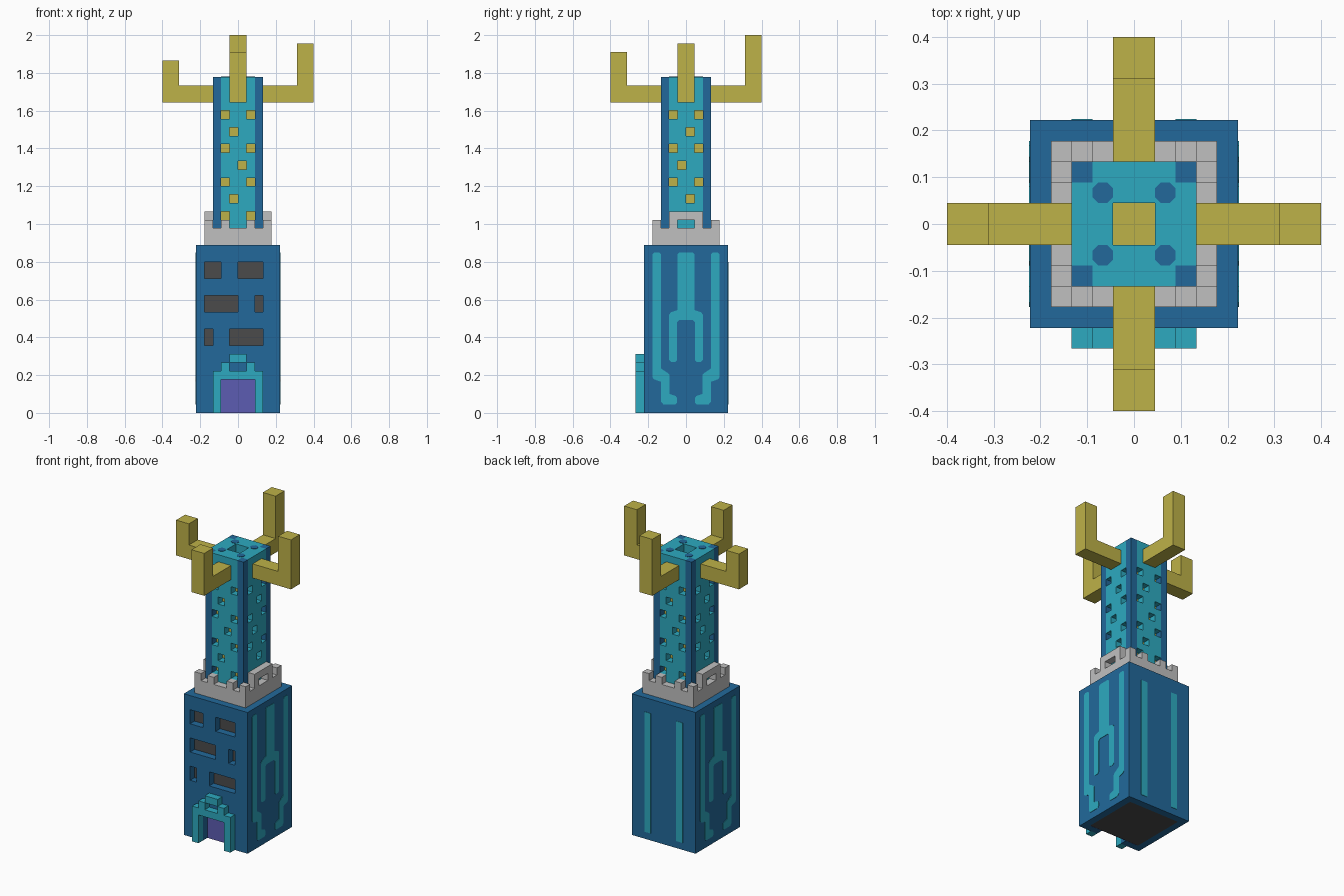
import bpy, bmesh, math
from mathutils import Matrix, Vector

if "Cube" in bpy.data.objects:
    bpy.data.objects.remove(bpy.data.objects["Cube"])

V = 2 / 45  # one block


def material(name, rgb):
    lin = [((c / 255 + 0.055) / 1.055) ** 2.4 for c in rgb] + [1]
    m = bpy.data.materials.new(name)
    m.use_nodes = True
    m.diffuse_color = lin
    m.node_tree.nodes["Principled BSDF"].inputs["Base Color"].default_value = lin
    return m


BLUE = material("deep blue", (34, 105, 155))
TEAL = material("teal", (45, 170, 192))
GOLD = material("gold", (190, 178, 72))
STONE = material("light stone", (192, 192, 192))
DARK = material("dark grey", (75, 75, 75))
PURPLE = material("purple", (92, 92, 178))


def finish(bm, name, mats, matrix=Matrix()):
    bm.transform(matrix)
    mesh = bpy.data.meshes.new(name)
    bm.to_mesh(mesh)
    bm.free()
    for m in mats:
        mesh.materials.append(m)
    ob = bpy.data.objects.new(name, mesh)
    bpy.context.collection.objects.link(ob)
    return ob


def boxes(name, mat, *spans):
    """Joined boxes, each (x0, x1, y0, y1, z0, z1) in blocks."""
    bm = bmesh.new()
    for x0, x1, y0, y1, z0, z1 in spans:
        mid = Vector((x0 + x1, y0 + y1, z0 + z1)) / 2
        size = Matrix.Diagonal((x1 - x0, y1 - y0, z1 - z0, 1))
        bmesh.ops.create_cube(bm, size=1, matrix=Matrix.Translation(mid) @ size)
    return finish(bm, name, [mat], Matrix.Scale(V, 4))


# Maps a drawing (across, up, outward) onto the front side; turned for the others
FRONT = Matrix(((1, 0, 0, 0), (0, 0, -1, 0), (0, 1, 0, 0), (0, 0, 0, 1)))


def side(quarter, distance):
    turn = Matrix.Rotation(quarter * math.pi / 2, 4, 'Z')
    return turn @ FRONT @ Matrix.Translation((0, 0, distance))


def pierced_wall(name, mats, u0, u1, v0, v1, depth, holes, matrix, back_rule=lambda v: 1):
    """Grid sheet whose cells outside the holes are raised by depth."""
    bm = bmesh.new()
    pts = {(u, v): bm.verts.new((u, v, 0)) for u in range(u0, u1 + 1) for v in range(v0, v1 + 1)}
    raised = []
    for u in range(u0, u1):
        for v in range(v0, v1):
            f = bm.faces.new([pts[u, v], pts[u + 1, v], pts[u + 1, v + 1], pts[u, v + 1]])
            if not any(a <= u < b and c <= v < d for a, b, c, d in holes):
                raised.append(f)
    out = bmesh.ops.extrude_face_region(bm, geom=raised)["geom"]
    bmesh.ops.translate(bm, vec=(0, 0, depth),
                        verts=[g for g in out if isinstance(g, bmesh.types.BMVert)])
    bmesh.ops.recalc_face_normals(bm, faces=bm.faces)
    for f in bm.faces:
        c = f.calc_center_median()
        f.material_index = 0 if c.z > 0.01 else back_rule(c.y)
    bmesh.ops.dissolve_limit(bm, angle_limit=0.01, verts=bm.verts, edges=bm.edges,
                             delimit={'MATERIAL'})
    return finish(bm, name, mats, Matrix.Scale(V, 4) @ matrix)


def plate(name, mat, outline, matrix, thick=0.002):
    """Thin painted shape from an outline in units."""
    bm = bmesh.new()
    face = bm.faces.new([bm.verts.new((x, y, 0)) for x, y in outline])
    out = bmesh.ops.extrude_face_region(bm, geom=[face], use_keep_orig=True)["geom"]
    bmesh.ops.translate(bm, vec=(0, 0, thick),
                        verts=[g for g in out if isinstance(g, bmesh.types.BMVert)])
    bmesh.ops.recalc_face_normals(bm, faces=bm.faces)
    return finish(bm, name, [mat], matrix)


# Lower block: core, plain walls and roof slab
boxes("lower_core", DARK, (-4, 4, -3.97, 4, 0, 19))
boxes("lower_walls", BLUE, (-5, -4, -4, 5, 0, 20), (4, 5, -4, 5, 0, 20),
      (-4, 4, 4, 5, 0, 20), (-4, 4, -4, 4, 19, 20))

# Front wall with recessed windows and doorway
windows = [(-4, -2, 16, 18), (0, 3, 16, 18), (-4, 0, 12, 14),
           (2, 3, 12, 14), (-4, -3, 8, 10), (-1, 3, 8, 10)]
pierced_wall("front_wall", [BLUE, DARK, PURPLE], -5, 5, 0, 20, 1,
             windows + [(-2, 2, 0, 4)], side(0, 4), lambda v: 2 if v < 5 else 1)

# Stepped door frame
boxes("door_frame", TEAL, (-3, -2, -6, -5, 0, 5), (2, 3, -6, -5, 0, 5),
      (-2, 2, -6, -5, 4, 5), (-2, -1, -6, -5, 5, 6), (1, 2, -6, -5, 5, 6),
      (-1, 1, -6, -5, 6, 7))

# Painted stripes on both flanks
outer = [(-.178, .84), (-.168, .85), (-.143, .85), (-.133, .84), (-.133, .235), (-.095, .21),
         (-.087, .2), (-.087, .1), (-.055, .09), (-.048, .08), (-.048, .055), (-.055, .045),
         (-.12, .045), (-.133, .06), (-.133, .165), (-.17, .178), (-.178, .19)]
fork = [(-.035, .85), (-.044, .84), (-.044, .545), (-.08, .533), (-.089, .52), (-.089, .28),
        (-.08, .27), (-.055, .27), (-.047, .28), (-.047, .48), (-.036, .493)]


def flip(pts):
    return [(-x, y) for x, y in reversed(pts)]


for q, label in ((1, "left"), (3, "right")):
    m = side(q, 5 * V)
    plate(label + "_front_stripe", TEAL, outer, m)
    plate(label + "_back_stripe", TEAL, flip(outer), m)
    plate(label + "_forked_stripe", TEAL, fork + flip(fork), m)

# Straight stripes on the back
for s in (-1, 1):
    x, w, z0, z1 = s * 2.5 * V, V / 2, V, 18 * V
    plate("back_stripe", TEAL, [(x - w, z0), (x + w, z0), (x + w, z1), (x - w, z1)],
          side(2, 5 * V))

# Battlement ring: low wall, corner posts, merlons and raised pierced side walls
ring = [(-4, 4, -4, -3, 20, 22), (-4, 4, 3, 4, 20, 22),
        (-4, -3, -3, 3, 20, 22), (3, 4, -3, 3, 20, 22)]
for sx in (-1, 1):
    x0, x1 = sorted((3 * sx, 4 * sx))
    m0, m1 = sorted((sx, 2 * sx))
    for y0 in (-4, 3):
        ring += [(x0, x1, y0, y0 + 1, 22, 23), (m0, m1, y0, y0 + 1, 22, 23)]
    ring += [(x0, x1, -2, -1, 22, 23), (x0, x1, 1, 2, 22, 23), (x0, x1, -2, 2, 23, 24)]
boxes("battlement", STONE, *ring)

# Tower walls with staggered glowing openings
for q, label in enumerate(("front", "left", "back", "right")):
    holes = []
    for z in (23, 27, 31, 35):
        holes += [(-2, -1, z, z + 1), (1, 2, z, z + 1)]
    for z in (25, 29, 33):
        u = -1 if (z != 29) == (q % 2 == 0) else 0
        holes.append((u, u + 1, z, z + 1))
    pierced_wall("tower_wall_" + label, [TEAL, GOLD], -2, 2, 20, 40, 1, holes, side(q, 2))

# Tower corners, open cap and its corner spots
boxes("tower_corners", BLUE, *[(x, x + 1, y, y + 1, 20, 40) for x in (-3, 2) for y in (-3, 2)])
pierced_wall("tower_cap", [TEAL, GOLD], -2, 2, -2, 2, 2, [(-1, 1, -1, 1)],
             Matrix.Translation((0, 0, 38)))
for x in (-1.5, 1.5):
    for y in (-1.5, 1.5):
        a = [math.radians(22.5 + 45 * i) for i in range(8)]
        plate("cap_spot", BLUE, [(0.54 * V * math.cos(t), 0.54 * V * math.sin(t)) for t in a],
              Matrix.Translation((x * V, y * V, 40 * V)))

# Four upturned arms of different heights
for q, (label, top) in enumerate((("front", 43), ("left", 44), ("back", 45), ("right", 42))):
    arm = boxes(label + "_arm", GOLD, (-1, 1, -9, -3, 37, 39), (-1, 1, -9, -7, 39, top))
    arm.rotation_euler.z = q * math.pi / 2
